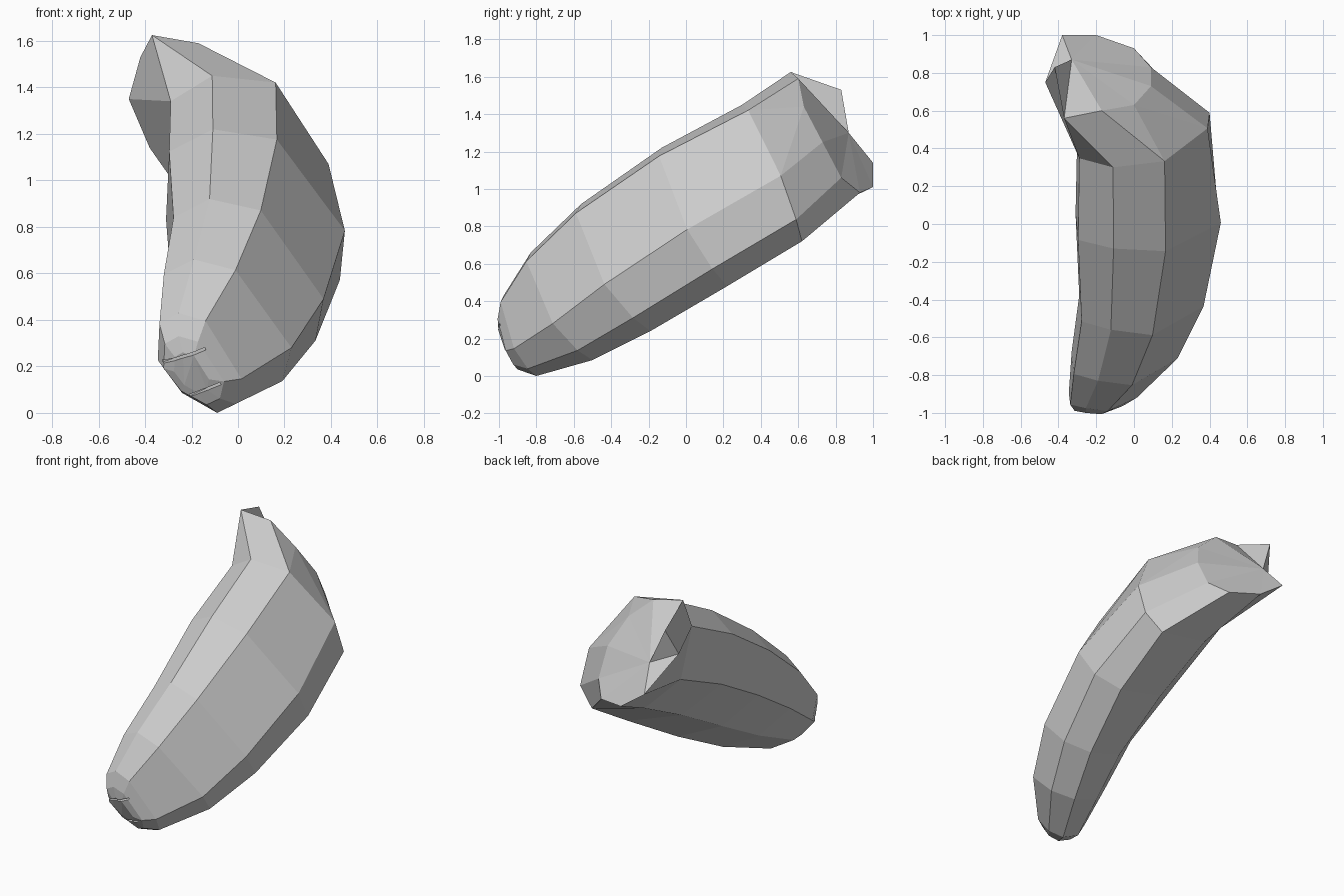
import bpy, bmesh, math

if "Cube" in bpy.data.objects:
    bpy.data.objects.remove(bpy.data.objects["Cube"])

# Eight-sided cross-section (across, down) at the back and at the tip
BACK = [(-.23, 0), (.16, .04), (.485, .52), (.5, .84), (.34, 1), (-.2, .88), (-.5, .58), (-.485, .15)]
TIP = [(-.25, 0), (.07, .08), (.5, .66), (.43, .91), (.21, 1), (-.21, .8), (-.5, .47), (-.48, .11)]
LEAN = [0, .5, 1, .5, 0, 0, 0, 0]

# Stations: centre x, width, top y/z, bottom y/z, blend from back to tip, forward lean
STATIONS = [
    (.05, .70, .30, 1.45, .62, .72, 0, .04),
    (.078, .775, -.13, 1.22, .22, .48, .5, -.07),
    (.04, .66, -.56, .92, -.19, .24, .8, -.11),
    (-.05, .56, -.83, .66, -.50, .085, 1, -.10),
    (-.165, .36, -.975, .43, -.80, 0, 1, -.06),
    (-.19, .26, -1, .33, -.90, .035, 1, -.03),
    (-.20, .15, -1, .26, -.925, .085, 1, -.02),
]

# Flared open end, in the same order as the section
LIP = [(-.37, .56, 1.625), (-.17, .60, 1.59), (.09, .73, 1.25), (.09, .83, 1.06),
       (0, .93, .98), (-.20, 1, 1.01), (-.38, 1, 1.14), (-.47, .75, 1.35)]


def section(cx, w, ty, tz, by, bz, k, lean):
    pts = []
    for (xa, ta), (xb, tb), f in zip(BACK, TIP, LEAN):
        x, t = xa + (xb - xa) * k, ta + (tb - ta) * k
        pts.append((cx + w * x, ty + (by - ty) * t + lean * f, tz + (bz - tz) * t))
    return pts


# Curved body, ring by ring
bm = bmesh.new()
rings = [[bm.verts.new(p) for p in section(*s)] for s in STATIONS]
for a, b in zip(rings, rings[1:]):
    for i in range(8):
        j = (i + 1) % 8
        bm.faces.new((a[i], a[j], b[j], b[i]))
bm.faces.new(rings[-1])

# Flared end with two extra lip corners
first = rings[0]
lip = [bm.verts.new(p) for p in LIP]
corner = bm.verts.new((0, .63, 1.44))
flap = bm.verts.new((-.42, .83, 1.53))
for i in range(7):
    extra = [corner] if i == 1 else []
    bm.faces.new([first[i + 1], first[i], lip[i]] + extra + [lip[i + 1]])
bm.faces.new((first[7], first[0], lip[0]))
bm.faces.new((first[7], lip[0], flap, lip[7]))

# Sunken end cap fanned around one point
hub = bm.verts.new((-.33, .87, 1.30))
rim = lip[:2] + [corner] + lip[2:] + [flap]
for i, v in enumerate(rim):
    bm.faces.new((v, rim[(i + 1) % len(rim)], hub))
bmesh.ops.triangulate(bm, faces=[f for f in bm.faces if len(f.verts) > 4])
bmesh.ops.recalc_face_normals(bm, faces=bm.faces)
mesh = bpy.data.meshes.new("curved_body")
bm.to_mesh(mesh)
bm.free()
body = bpy.data.objects.new("curved_body", mesh)
bpy.context.collection.objects.link(body)

# Two thin creases cut into the tip
for name, loc, size, tilt in (("upper_crease_cutter", (-.23, -.99, .245), (.19, .10, .012), 20),
                              ("lower_crease_cutter", (-.14, -.94, .10), (.14, .08, .012), 26)):
    bpy.ops.mesh.primitive_cube_add(size=1, location=loc,
                                    rotation=(math.radians(15), math.radians(-tilt), 0))
    cutter = bpy.context.object
    cutter.name = name
    cutter.scale = size
    cutter.hide_render = True
    cutter.display_type = 'WIRE'
    cut = body.modifiers.new(name, 'BOOLEAN')
    cut.operation = 'DIFFERENCE'
    cut.solver = 'EXACT'
    cut.object = cutter
